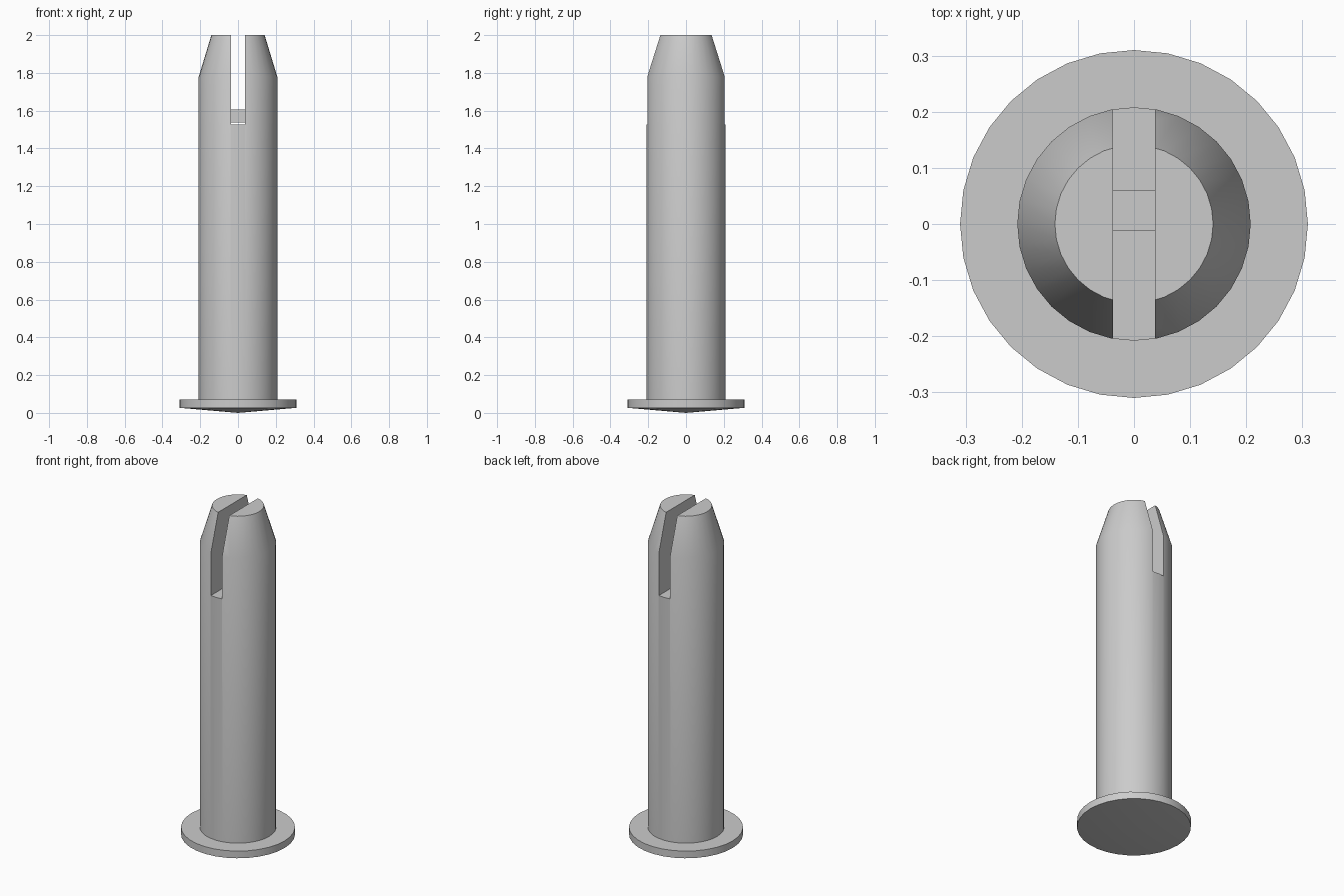
import bpy, bmesh, math

if "Cube" in bpy.data.objects:
    bpy.data.objects.remove(bpy.data.objects["Cube"])

SIDES = 32


def make_object(name, bm):
    mesh = bpy.data.meshes.new(name)
    bm.to_mesh(mesh)
    bm.free()
    obj = bpy.data.objects.new(name, mesh)
    bpy.context.collection.objects.link(obj)
    return obj


def lathe(name, profile):
    """Spin an (r, z) profile that starts and ends on the axis."""
    bm = bmesh.new()
    rings = []
    for r, z in profile:
        if r == 0:
            rings.append([bm.verts.new((0, 0, z))] * SIDES)
        else:
            rings.append([bm.verts.new((r * math.cos(2 * math.pi * i / SIDES),
                                        r * math.sin(2 * math.pi * i / SIDES), z))
                          for i in range(SIDES)])
    for low, high in zip(rings, rings[1:]):
        if high[0] is high[1]:
            bm.faces.new(low)          # flat cap
            continue
        for i in range(SIDES):
            j = (i + 1) % SIDES
            corners = [low[i], low[j], high[j], high[i]]
            bm.faces.new(list(dict.fromkeys(corners)))
    bm.verts.ensure_lookup_table()
    for v in [v for v in bm.verts if not v.link_faces]:
        bm.verts.remove(v)
    bmesh.ops.recalc_face_normals(bm, faces=bm.faces)
    return make_object(name, bm)


def box(name, low, high):
    bm = bmesh.new()
    bmesh.ops.create_cube(bm, size=1)
    for v in bm.verts:
        v.co = [(a + b) / 2 + c * (b - a) for a, b, c in zip(low, high, v.co)]
    return make_object(name, bm)


# Pin: shallow conical underside, flange, shaft and tapered tip
pin = lathe("pin_body", [(0, 0), (0.31, 0.027), (0.31, 0.07), (0.208, 0.07),
                         (0.208, 1.78), (0.141, 2.0), (0, 2.0)])

# Slot through the tip, front to back
cutter = box("slot_cutter", (-0.037, -0.5, 1.527), (0.037, 0.5, 2.2))
cutter.hide_render = True
mod = pin.modifiers.new("slot", 'BOOLEAN')
mod.operation = 'DIFFERENCE'
mod.solver = 'EXACT'
mod.object = cutter
bpy.context.view_layer.objects.active = pin
pin.select_set(True)
bpy.ops.object.modifier_apply(modifier=mod.name)
bpy.data.objects.remove(cutter, do_unlink=True)
bpy.ops.object.shade_smooth_by_angle(angle=math.radians(30))

# Small bar across the bottom of the slot
box("slot_crossbar", (-0.037, -0.012, 1.537), (0.037, 0.06, 1.605))
